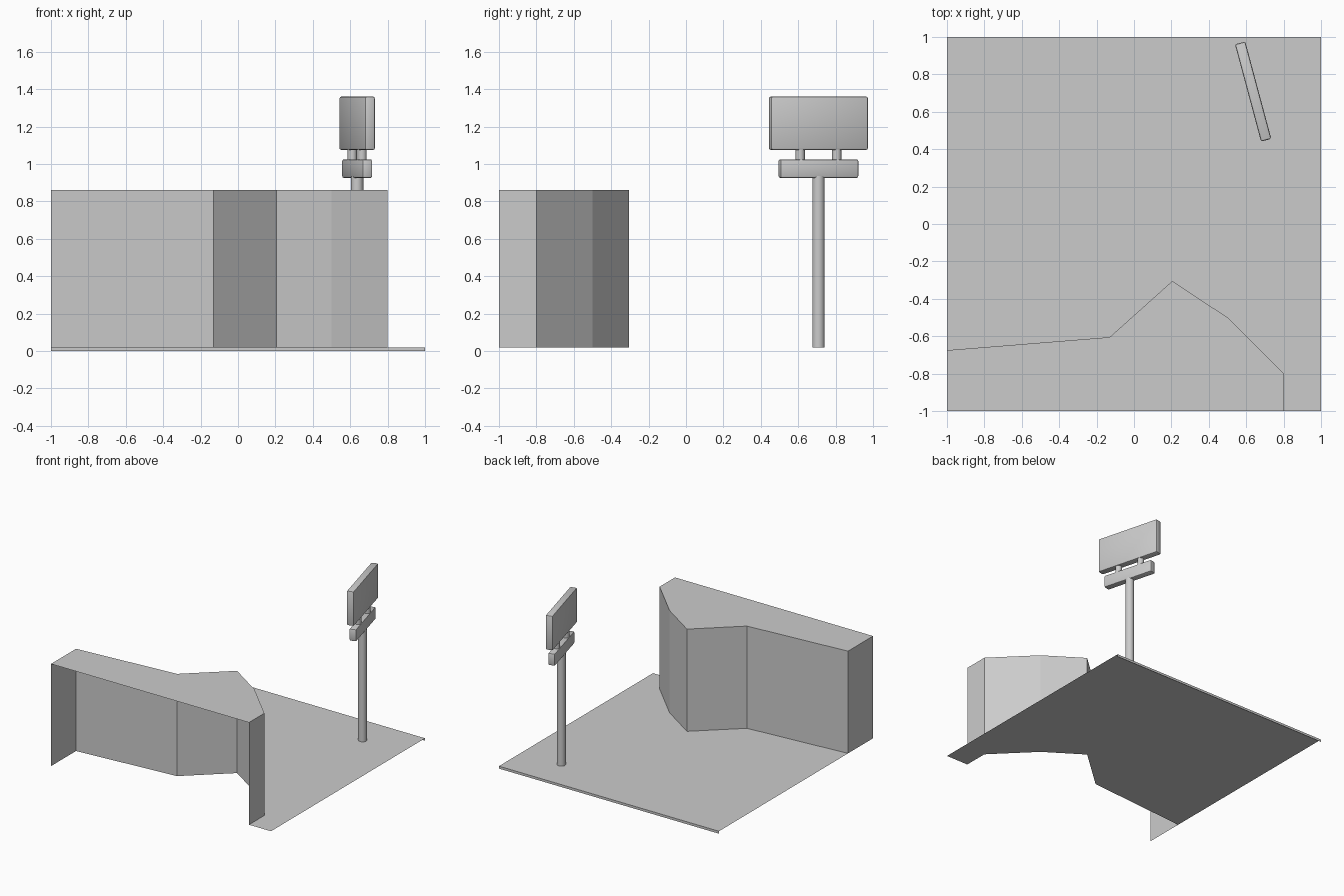
import bpy, bmesh, math
from mathutils import Matrix, Vector

cube = bpy.data.objects.get("Cube")
if cube:
    bpy.data.objects.remove(cube)

grey = bpy.data.materials.new("plain grey")
grey.use_nodes = True
grey.diffuse_color = (0.6, 0.6, 0.6, 1)
grey.node_tree.nodes["Principled BSDF"].inputs["Base Color"].default_value = (0.6, 0.6, 0.6, 1)

GROUND, ROOF = 0.02, 0.86
# Building outline, from the left end round the back to the right end
OUTLINE = [(-1, -1), (-1, -0.675), (-0.13, -0.605), (0.205, -0.305),
           (0.5, -0.5), (0.8, -0.8), (0.8, -1)]
SIGN = Matrix.Translation((0.637, 0.708, 0)) @ Matrix.Rotation(math.radians(15), 4, "Z")


def finish(name, bm):
    mesh = bpy.data.meshes.new(name)
    bm.to_mesh(mesh)
    bm.free()
    mesh.materials.append(grey)
    obj = bpy.data.objects.new(name, mesh)
    bpy.context.collection.objects.link(obj)
    return obj


def smooth(obj):
    bpy.ops.object.select_all(action="DESELECT")
    obj.select_set(True)
    bpy.context.view_layer.objects.active = obj
    bpy.ops.object.shade_smooth_by_angle(angle=math.radians(40))


def panel(name, length, z0, z1, thickness):
    """Board with softened edges, long along the sign's own y axis."""
    bm = bmesh.new()
    bmesh.ops.create_cube(bm, size=1)
    bm.transform(Matrix.Diagonal((thickness, length, z1 - z0, 1)))
    bmesh.ops.bevel(bm, geom=bm.edges[:], offset=0.01, segments=2,
                    profile=0.5, affect="EDGES")
    bm.transform(SIGN @ Matrix.Translation((0, 0, (z0 + z1) / 2)))
    smooth(finish(name, bm))


def post(name, offset, radius, z0, z1):
    """Upright round tube with open ends."""
    bm = bmesh.new()
    bmesh.ops.create_cone(bm, cap_ends=False, segments=16, radius1=radius,
                          radius2=radius, depth=z1 - z0)
    bm.transform(SIGN @ Matrix.Translation((0, offset, (z0 + z1) / 2)))
    smooth(finish(name, bm))


# Building shell: walls and roof, open at the front and underneath
bm = bmesh.new()
low = [bm.verts.new((x, y, GROUND)) for x, y in OUTLINE]
high = [bm.verts.new((x, y, ROOF)) for x, y in OUTLINE]
for i in range(len(OUTLINE) - 1):
    bm.faces.new((low[i + 1], low[i], high[i], high[i + 1]))
bm.faces.new(reversed(high))
finish("building_shell", bm)

# Ground sheet cut around the building, with a lip along the back
bm = bmesh.new()
edge = [(1, -1), (1, 1), (-1, 1)] + OUTLINE[1:]
verts = [bm.verts.new((x, y, GROUND)) for x, y in edge]
bm.faces.new(verts)
lip = [bm.verts.new((x, 1, 0)) for x in (1, -1)]
bm.faces.new((verts[2], verts[1], lip[0], lip[1]))
finish("ground", bm)

# Sign on its pole
post("sign_pole", 0, 0.033, GROUND, 0.935)
panel("lower_sign_board", 0.432, 0.925, 1.025, 0.055)
for side, offset in (("front", -0.101), ("back", 0.101)):
    post(side + "_sign_bracket", offset, 0.025, 1.02, 1.08)
panel("upper_sign_board", 0.538, 1.075, 1.36, 0.057)
